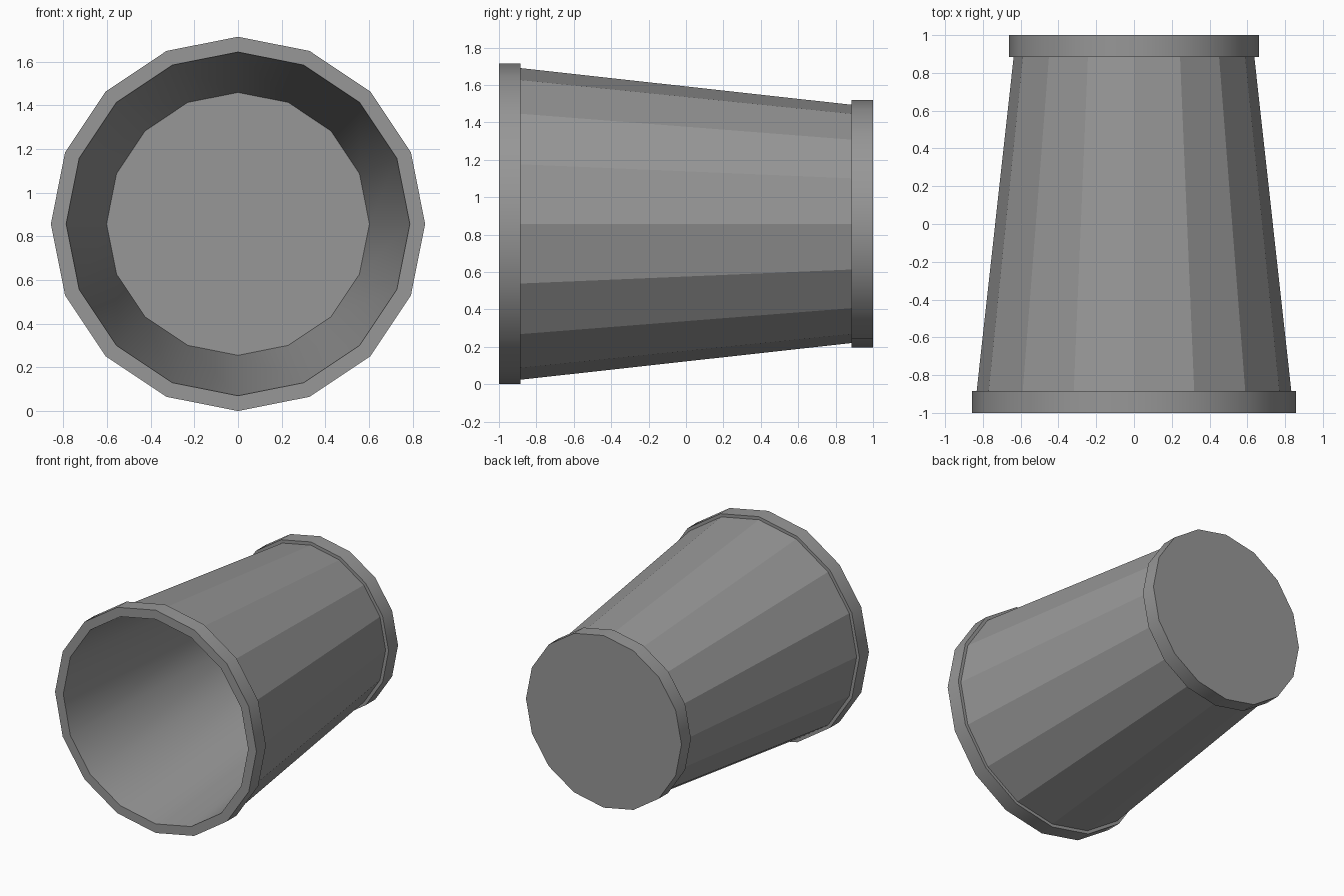
import bpy, bmesh, math

if "Cube" in bpy.data.objects:
    bpy.data.objects.remove(bpy.data.objects["Cube"])

SIDES = 16
CENTRE_Z = 0.857

dark_grey = bpy.data.materials.new("dark_grey")
dark_grey.diffuse_color = (0.31, 0.31, 0.31, 1)
dark_grey.use_nodes = True
dark_grey.node_tree.nodes["Principled BSDF"].inputs["Base Color"].default_value = dark_grey.diffuse_color


def lathe(name, profile, flat_bands=()):
    """Spin (radius, y) points around the y axis; end points are capped."""
    bm = bmesh.new()
    rings = []
    for r, y in profile:
        rings.append([bm.verts.new((r * math.cos(2 * math.pi * i / SIDES), y,
                                    r * math.sin(2 * math.pi * i / SIDES)))
                      for i in range(SIDES)])
    flat = []
    for band, (a, b) in enumerate(zip(rings, rings[1:])):
        for i in range(SIDES):
            j = (i + 1) % SIDES
            bm.faces.new((a[i], a[j], b[j], b[i]))
            flat.append(band in flat_bands)
    bm.faces.new(rings[0])
    bm.faces.new(rings[-1])
    bmesh.ops.recalc_face_normals(bm, faces=bm.faces)
    mesh = bpy.data.meshes.new(name)
    bm.to_mesh(mesh)
    bm.free()
    mesh.materials.append(dark_grey)
    ob = bpy.data.objects.new(name, mesh)
    bpy.context.collection.objects.link(ob)
    ob.location.z = CENTRE_Z
    bpy.context.view_layer.objects.active = ob
    ob.select_set(True)
    bpy.ops.object.shade_smooth_by_angle(angle=math.radians(30))
    for p, is_flat in zip(mesh.polygons, flat):
        if is_flat:
            p.use_smooth = False
    ob.select_set(False)
    return ob


# Tapered bin lying on its side: inner floor and wall, mouth rim,
# faceted outer wall, base band and closed base
lathe("tapered_bin", [
    (0.602, 0.89),    # inner floor
    (0.787, -1.0),    # mouth, inside edge
    (0.857, -1.0),    # mouth rim
    (0.857, -0.885),
    (0.833, -0.885),  # outer wall
    (0.637, 0.885),
    (0.662, 0.885),   # base band
    (0.662, 1.0),
], flat_bands=(4,))
